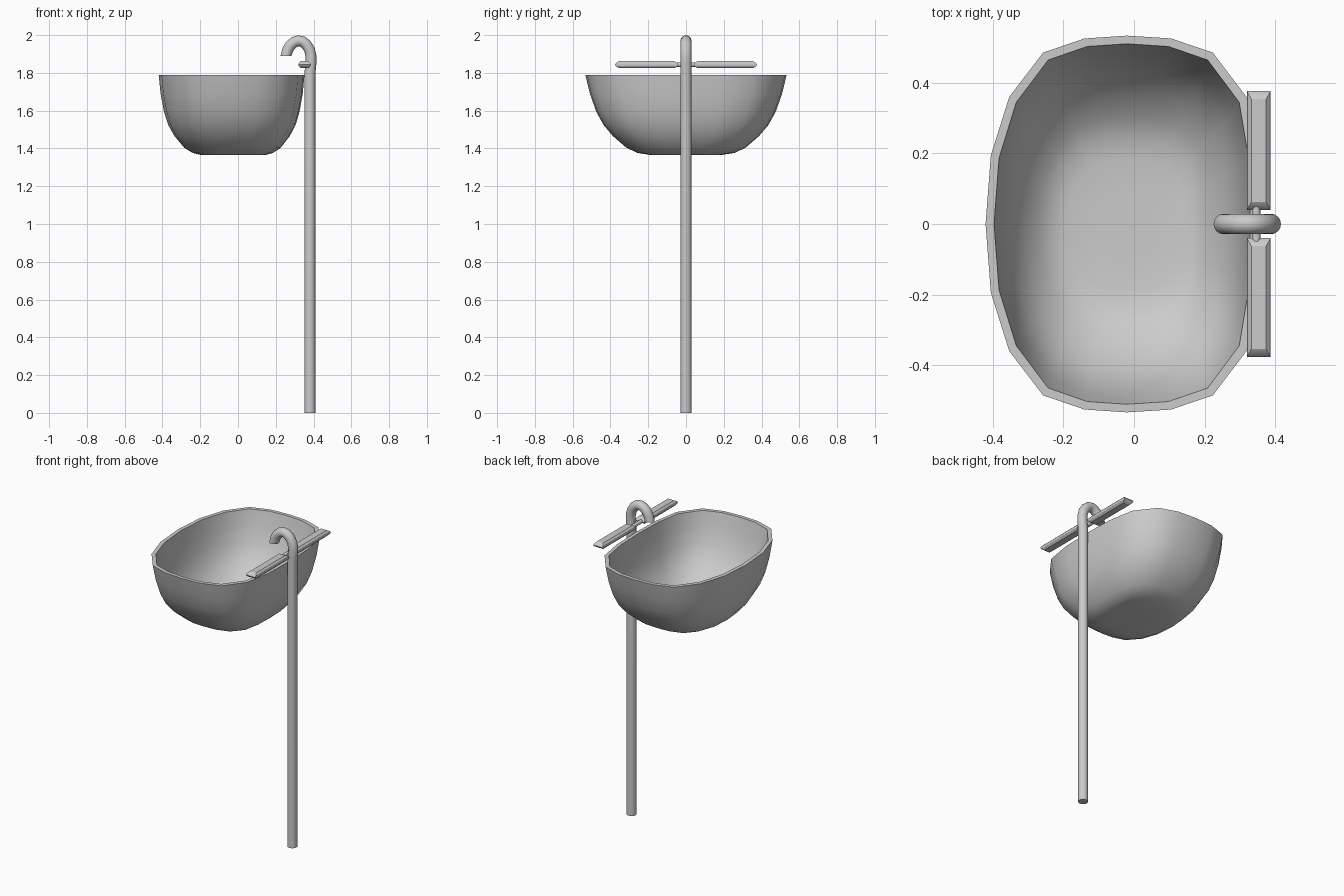
import bpy, bmesh, math

if "Cube" in bpy.data.objects:
    bpy.data.objects.remove(bpy.data.objects["Cube"])


def loft(name, rings, cap_start=True, cap_end=True, angle=35):
    """Skin a list of equal-length closed rings into one object."""
    bm = bmesh.new()
    vs = [[bm.verts.new(p) for p in ring] for ring in rings]
    n = len(rings[0])
    for a, b in zip(vs, vs[1:]):
        for i in range(n):
            j = (i + 1) % n
            bm.faces.new((a[i], a[j], b[j], b[i]))
    if cap_start:
        bm.faces.new(vs[0][::-1])
    if cap_end:
        bm.faces.new(vs[-1])
    bmesh.ops.recalc_face_normals(bm, faces=bm.faces[:])
    me = bpy.data.meshes.new(name)
    bm.to_mesh(me)
    bm.free()
    ob = bpy.data.objects.new(name, me)
    bpy.context.collection.objects.link(ob)
    bpy.ops.object.select_all(action='DESELECT')
    bpy.context.view_layer.objects.active = ob
    ob.select_set(True)
    bpy.ops.object.shade_smooth_by_angle(angle=math.radians(angle))
    return ob


# Basin: oval rim outline, flattened on the side facing the pipe
CX = -0.02
half = [(-0.42, 0), (-0.405, 0.195), (-0.353, 0.36), (-0.257, 0.485), (-0.14, 0.525),
        (-0.02, 0.533), (0.105, 0.525), (0.223, 0.485), (0.318, 0.36), (0.346, 0.195), (0.352, 0)]
outline = half + [(x, -y) for x, y in half[-2:0:-1]]


def basin_ring(sx, sy, z):
    return [(CX + (x - CX) * sx, y * sy, z) for x, y in outline]


# (x scale, y scale, height) from the bottom to the rim
outer = [(0.2, 0.16, 1.365), (0.45, 0.36, 1.366), (0.55, 0.48, 1.376), (0.66, 0.59, 1.403),
         (0.79, 0.725, 1.465), (0.875, 0.82, 1.525), (0.93, 0.892, 1.595),
         (0.975, 0.955, 1.69), (1, 1, 1.79)]
inner = [(sx * 0.94, sy * 0.957, 1.79 - (1.79 - z) * 0.945) for sx, sy, z in outer[::-1]]
loft("basin", [basin_ring(*r) for r in outer + inner])

# Standing pipe with a hooked spout
path = [(0.381, 0), (0.381, 1.8), (0.386, 1.85), (0.387, 1.885), (0.379, 1.922), (0.362, 1.949),
        (0.341, 1.966), (0.32, 1.97), (0.298, 1.963), (0.277, 1.945), (0.263, 1.922), (0.254, 1.89)]
pipe_rings = []
for i, (x, z) in enumerate(path):
    a, b = path[max(i - 1, 0)], path[min(i + 1, len(path) - 1)]
    tx, tz = b[0] - a[0], b[1] - a[1]
    if i in (0, 1, len(path) - 1):
        tx, tz = 0, (1 if i < 2 else -1)
    length = math.hypot(tx, tz)
    nx, nz = tz / length, -tx / length
    r = 0.029
    pipe_rings.append([(x + nx * r * math.cos(t), r * math.sin(t), z + nz * r * math.cos(t))
                       for t in (2 * math.pi * k / 16 for k in range(16))])
loft("pipe_and_spout", pipe_rings, angle=50)

# Two bar handles with chamfered edges, mirrored across the pipe
for side, label in ((1, "back"), (-1, "front")):
    rings = []
    for ix, iy, z in ((0.012, 0.022, 1.825), (0.002, 0.005, 1.835), (0, 0, 1.8435),
                      (0.002, 0.005, 1.852), (0.012, 0.022, 1.862)):
        x0, x1, y0, y1 = 0.32 + ix, 0.386 - ix, 0.04 + iy, 0.376 - iy
        rings.append([(x0, side * y0, z), (x1, side * y0, z),
                      (x1, side * y1, z), (x0, side * y1, z)])
    loft(label + "_handle", rings, angle=30)

# Short rod joining the handles to the pipe
loft("handle_rod", [[(0.346 + 0.012 * math.cos(t), y, 1.843 + 0.012 * math.sin(t))
                     for t in (2 * math.pi * k / 12 for k in range(12))] for y in (-0.06, 0.06)])
